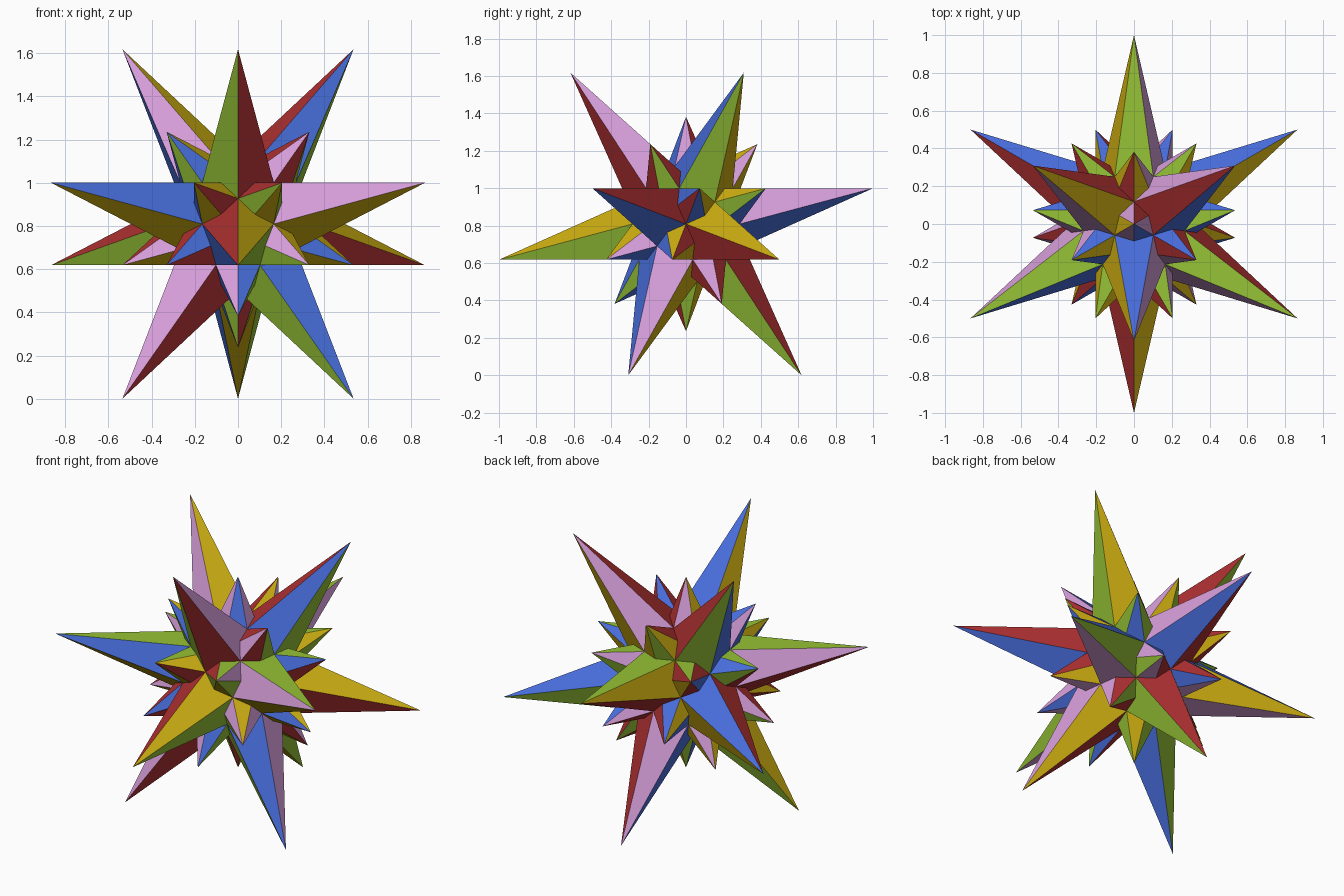
import bpy, bmesh, math
from mathutils import Vector

cube = bpy.data.objects.get("Cube")
if cube:
    bpy.data.objects.remove(cube, do_unlink=True)

PHI = (1 + 5 ** 0.5) / 2
H = 1 / (2 * PHI ** 2)                    # distance of every face plane from the centre
TWIST = math.degrees(math.acos(-0.25)) / 2 - 30
CENTRE = Vector((0, 0, PHI / 2))

# Flat colours
COLOURS = {
    "green": (150, 195, 54),
    "pink": (216, 159, 219),
    "blue": (72, 110, 220),
    "red": (173, 48, 49),
    "yellow": (205, 174, 18),
}


def linear(c):
    c /= 255
    return c / 12.92 if c <= 0.04045 else ((c + 0.055) / 1.055) ** 2.4


def make_material(name, rgb):
    mat = bpy.data.materials.new(name)
    mat.use_nodes = True
    colour = (*[linear(c) for c in rgb], 1)
    mat.diffuse_color = colour
    mat.node_tree.nodes["Principled BSDF"].inputs["Base Color"].default_value = colour
    return mat


def polar(r, deg, z):
    a = math.radians(deg)
    return Vector((r * math.cos(a), r * math.sin(a), z))


# Long spike tips: two triangles and their opposites
tips = [polar(1 / PHI, a, PHI / 2) for a in (270, 30, 150)]
tips += [polar(1, a, H) for a in (90, 210, 330)]
tips += [-t for t in tips]

# Twenty face planes in rings from top to bottom, each with its colour
HI, LO = 5 ** 0.5 / 3, 1 / 3
RING = 8 ** 0.5 / 3
planes = [(Vector((0, 0, 1)), "green"), (Vector((0, 0, -1)), "pink")]
for az, col in ((90, "blue"), (210, "red"), (330, "yellow")):
    planes.append((polar(2 / 3, az, HI), col))
for az, col in ((30, "red"), (150, "yellow"), (270, "blue")):
    planes.append((polar(RING, az - TWIST, LO), "pink"))
    planes.append((polar(RING, az + TWIST, LO), col))
for az, col in ((90, "yellow"), (210, "blue"), (330, "red")):
    planes.append((polar(RING, az - TWIST, -LO), col))
    planes.append((polar(RING, az + TWIST, -LO), "green"))
for az, col in ((30, "blue"), (150, "red"), (270, "yellow")):
    planes.append((polar(2 / 3, az, -HI), col))
normals = [n for n, _ in planes]

# Each spike is the cone of the planes through its tip: 12 long ones of five sides,
# 20 short ones of six sides
spikes = [(t, [n for n in normals if abs(n.dot(t) - H) < 1e-3])
          for t in tips + [n * 3 * H for n in normals]]


def inside(p):
    return any(p.dot(t) > 0 and all(n.dot(p) <= H for n in sides)
               for t, sides in spikes)


# Cut each plane by all the others and keep the pieces on the outside of the star
star = bmesh.new()
names = list(COLOURS)
for normal, colour in planes:
    bm = bmesh.new()
    corners = [t for t in tips if abs(normal.dot(t) - H) < 1e-3]
    if (corners[1] - corners[0]).cross(corners[2] - corners[0]).dot(normal) < 0:
        corners.reverse()
    bm.faces.new([bm.verts.new(c) for c in corners])
    for other in normals:
        if abs(other.dot(normal)) < 0.99:
            bmesh.ops.bisect_plane(bm, geom=bm.verts[:] + bm.edges[:] + bm.faces[:],
                                   dist=1e-5, plane_co=other * H, plane_no=other)
    hidden = []
    for f in bm.faces:
        c = f.calc_center_median()
        if inside(c + normal * 1e-4) or not inside(c - normal * 1e-4):
            hidden.append(f)
    bmesh.ops.delete(bm, geom=hidden, context='FACES')
    bmesh.ops.dissolve_limit(bm, angle_limit=0.01, use_dissolve_boundaries=False,
                             verts=bm.verts[:], edges=bm.edges[:])
    for f in bm.faces:
        new = star.faces.new([star.verts.new(v.co + CENTRE) for v in f.verts])
        new.material_index = names.index(colour)
    bm.free()
bmesh.ops.remove_doubles(star, verts=star.verts[:], dist=1e-4)

# Star object
mesh = bpy.data.meshes.new("spiked_star")
for name in names:
    mesh.materials.append(make_material(name, COLOURS[name]))
star.to_mesh(mesh)
star.free()
bpy.context.scene.collection.objects.link(bpy.data.objects.new("spiked_star", mesh))
